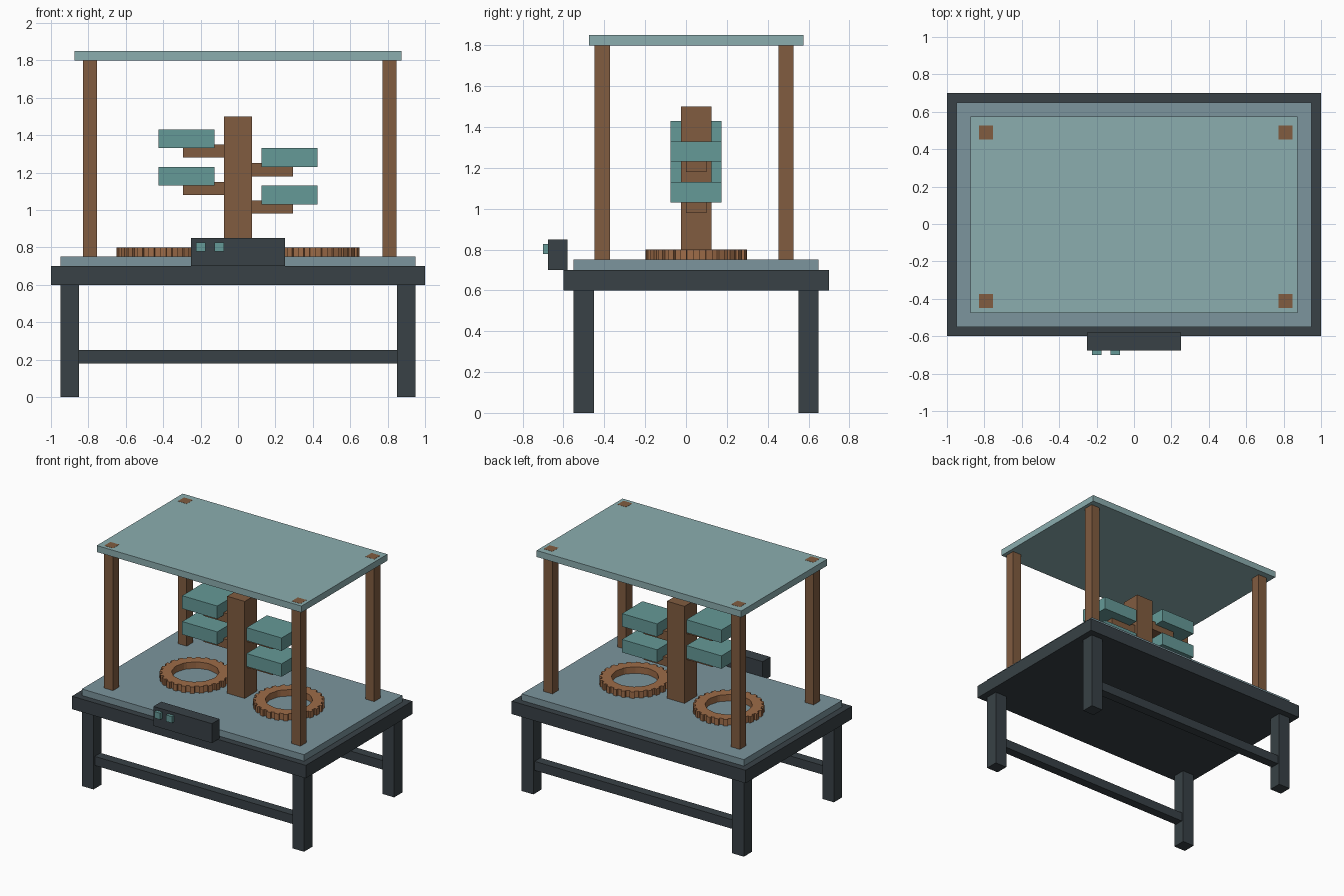
import bpy, bmesh
from math import sin, cos, pi

if "Cube" in bpy.data.objects:
    bpy.data.objects.remove(bpy.data.objects["Cube"])


def material(name, rgb):
    m = bpy.data.materials.new(name)
    m.diffuse_color = (*rgb, 1)
    m.use_nodes = True
    m.node_tree.nodes["Principled BSDF"].inputs["Base Color"].default_value = m.diffuse_color
    return m


DARK = material("dark_metal", (0.04, 0.053, 0.061))
WOOD = material("brown_wood", (0.22, 0.107, 0.051))
COPPER = material("copper", (0.34, 0.15, 0.065))
TEAL = material("teal", (0.13, 0.32, 0.31))
SLATE = material("slate", (0.20, 0.30, 0.34))
GLASS = material("pale_teal", (0.26, 0.42, 0.43))
CY = 0.05  # depth centre of the table


def finish(name, bm, mat):
    bmesh.ops.recalc_face_normals(bm, faces=bm.faces)
    me = bpy.data.meshes.new(name)
    bm.to_mesh(me)
    bm.free()
    me.materials.append(mat)
    ob = bpy.data.objects.new(name, me)
    bpy.context.collection.objects.link(ob)
    return ob


def box(name, x, y, z, mat):
    """Box from (min, max) ranges."""
    bm = bmesh.new()
    bmesh.ops.create_cube(bm, size=1)
    for v in bm.verts:
        v.co = [(a + b) / 2 + c * (b - a) for c, (a, b) in zip(v.co, (x, y, z))]
    return finish(name, bm, mat)


def gear_ring(name, cx, cy, z0, z1, mat, teeth=24, outer=0.25, root=0.234, inner=0.168):
    """Flat toothed ring: four outline points per tooth, 12-sided hole."""
    bm = bmesh.new()
    loops = []
    step = 2 * pi / teeth
    for z in (z0, z1):
        out, inn = [], []
        for i in range(teeth):
            for off, r in ((-0.27, root), (-0.25, outer), (0.25, outer), (0.27, root)):
                a = (i + off) * step
                out.append(bm.verts.new((cx + r * cos(a), cy + r * sin(a), z)))
                # project the same angle onto the flat-sided hole
                seg = 2 * pi / 12
                d = (a + seg / 2) % seg - seg / 2
                ri = inner * cos(seg / 2) / cos(abs(d) - seg / 2)
                inn.append(bm.verts.new((cx + ri * cos(a), cy + ri * sin(a), z)))
        loops += [out, inn]
    lo_out, lo_in, hi_out, hi_in = loops
    for a, b in ((lo_out, hi_out), (hi_out, hi_in), (hi_in, lo_in), (lo_in, lo_out)):
        for i in range(len(a)):
            j = (i + 1) % len(a)
            bm.faces.new((a[i], a[j], b[j], b[i]))
    return finish(name, bm, mat)


# Table: top, bed, legs and long stretchers
box("table_top", (-1, 1), (-0.6, 0.7), (0.6, 0.7), DARK)
box("bed_plate", (-0.95, 0.95), (-0.55, 0.65), (0.7, 0.75), SLATE)
for row, y in (("front", -0.5), ("back", 0.6)):
    for side, x in (("left", -0.9), ("right", 0.9)):
        box(f"{row}_{side}_leg", (x - 0.05, x + 0.05), (y - 0.05, y + 0.05), (0, 0.6), DARK)
    box(f"{row}_stretcher", (-0.85, 0.85), (y - 0.035, y + 0.035), (0.18, 0.25), DARK)

# Canopy and its posts, whose ends show through the top
box("canopy", (-0.875, 0.875), (-0.475, 0.575), (1.8, 1.85), GLASS)
for row, y in (("front", -0.448), ("back", 0.452)):
    for side, x in (("left", -0.83), ("right", 0.773)):
        box(f"{row}_{side}_post", (x, x + 0.075), (y, y + 0.075), (0.75, 1.851), WOOD)

# Central column with staggered arms and paddles
box("column", (-0.075, 0.075), (CY - 0.075, CY + 0.075), (0.75, 1.5), WOOD)
for i in range(4):
    s = 1 if i % 2 == 0 else -1
    z = 0.98 + 0.1 * i
    box(f"arm_{i + 1}", sorted((s * 0.06, s * 0.295)), (CY - 0.05, CY + 0.05), (z, z + 0.07), WOOD)
    box(f"paddle_{i + 1}", sorted((s * 0.125, s * 0.425)), (CY - 0.125, CY + 0.125),
        (z + 0.05, z + 0.15), TEAL)

# Toothed rings lying on the bed
for side, x in (("left", -0.4), ("right", 0.4)):
    gear_ring(f"{side}_gear_ring", x, CY, 0.75, 0.8, COPPER)

# Control box with two buttons
box("control_box", (-0.25, 0.25), (-0.675, -0.58), (0.7, 0.85), DARK)
for i, x in enumerate((-0.2, -0.1)):
    box(f"button_{i + 1}", (x - 0.025, x + 0.025), (-0.7, -0.67), (0.777, 0.827), TEAL)
